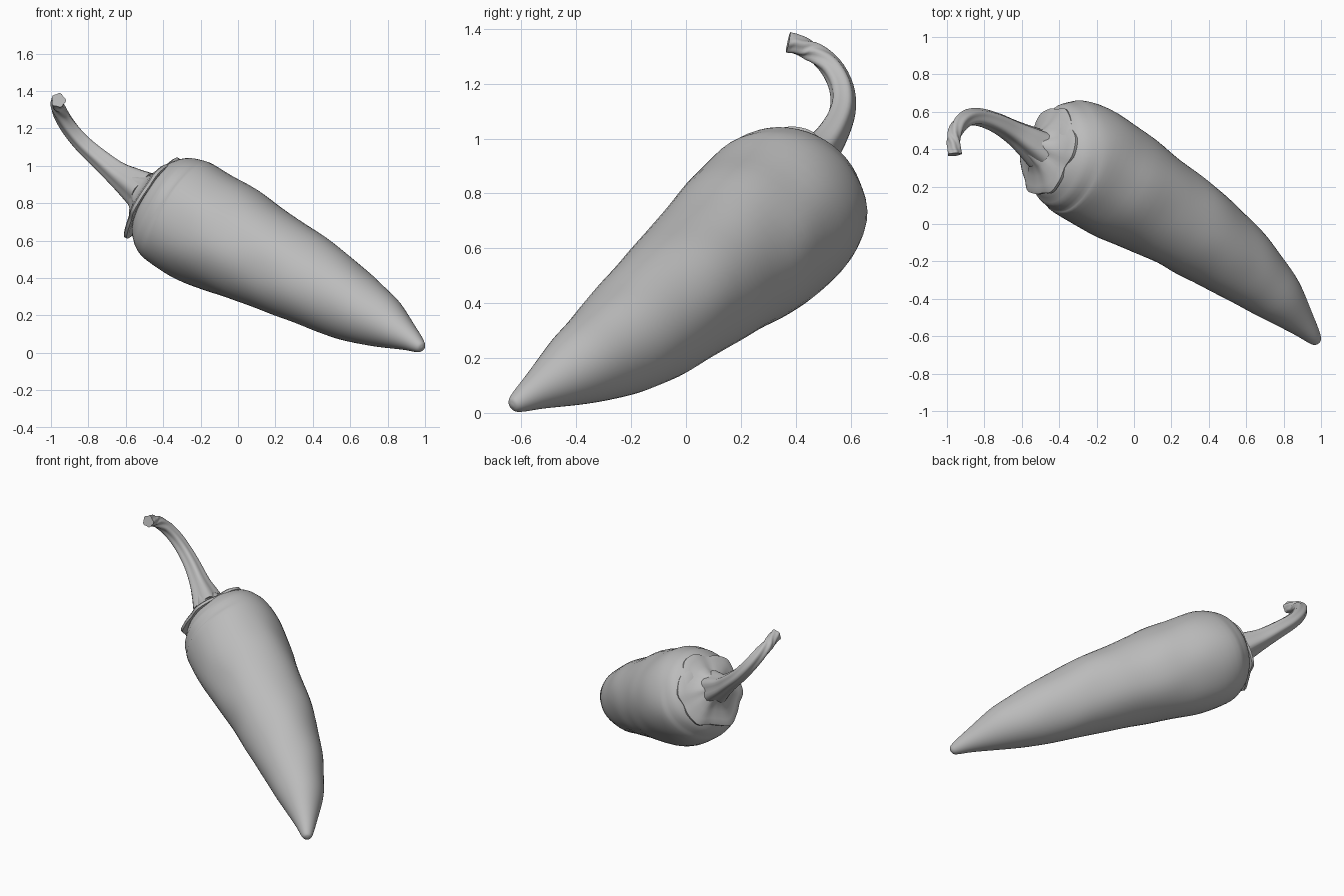
import bpy, bmesh, math
from mathutils import Vector, noise

if "Cube" in bpy.data.objects:
    bpy.data.objects.remove(bpy.data.objects["Cube"])

grey = bpy.data.materials.new("plain_grey")
grey.use_nodes = True
colour = (0.5, 0.5, 0.5, 1)
grey.diffuse_color = colour
grey.node_tree.nodes["Principled BSDF"].inputs["Base Color"].default_value = colour


def smooth_path(points, steps):
    """Catmull-Rom through (x, y, z, radius) stations."""
    p = [Vector(q) for q in points]
    p = [2 * p[0] - p[1]] + p + [2 * p[-1] - p[-2]]
    out = []
    for a, b, c, d in zip(p, p[1:], p[2:], p[3:]):
        for i in range(steps):
            t = i / steps
            out.append(0.5 * (2 * b + (c - a) * t + (2 * a - 5 * b + 4 * c - d) * t * t
                              + (3 * b - a - 3 * c + d) * t ** 3))
    return out + [p[-2]]


def loft(name, stations, sides, shape, tangent=None, angle=40):
    """Skin rings along stations; shape(angle, fraction, point) scales the radius."""
    bm = bmesh.new()
    rings, last = [], len(stations) - 1
    for i, s in enumerate(stations):
        centre = s.to_3d()
        t = tangent or (stations[min(i + 1, last)].to_3d() - stations[max(i - 1, 0)].to_3d())
        t = t.normalized()
        u = t.cross(Vector((0.3, 0.9, -0.3))).normalized()
        v = t.cross(u)
        ring = []
        for k in range(sides):
            a = math.tau * k / sides
            d = u * math.cos(a) + v * math.sin(a)
            r = max(s[3], 0.004)
            ring.append(bm.verts.new(centre + d * r * shape(a, i / last, centre + d * r)))
        rings.append(ring)
    for lower, upper in zip(rings, rings[1:]):
        for k in range(sides):
            n = (k + 1) % sides
            bm.faces.new((lower[k], lower[n], upper[n], upper[k]))
    bm.faces.new(rings[0])
    bm.faces.new(rings[-1])
    bmesh.ops.recalc_face_normals(bm, faces=bm.faces)
    mesh = bpy.data.meshes.new(name)
    bm.to_mesh(mesh)
    bm.free()
    mesh.materials.append(grey)
    obj = bpy.data.objects.new(name, mesh)
    bpy.context.collection.objects.link(obj)
    bpy.ops.object.select_all(action='DESELECT')
    obj.select_set(True)
    bpy.context.view_layer.objects.active = obj
    bpy.ops.object.shade_smooth_by_angle(angle=math.radians(angle))
    return obj


# Fruit: tapering, slightly lumpy body curving to a blunt tip
fruit = smooth_path([
    (-0.49, 0.396, 0.848, 0.02), (-0.475, 0.393, 0.84, 0.16), (-0.44, 0.385, 0.82, 0.237),
    (-0.38, 0.37, 0.785, 0.29), (-0.28, 0.335, 0.725, 0.316), (-0.08, 0.215, 0.62, 0.305),
    (0.14, 0.085, 0.51, 0.273), (0.34, -0.045, 0.405, 0.247), (0.515, -0.17, 0.305, 0.217),
    (0.66, -0.29, 0.225, 0.18), (0.78, -0.405, 0.16, 0.138), (0.905, -0.54, 0.082, 0.072),
    (0.96, -0.605, 0.043, 0.042), (0.98, -0.628, 0.03, 0.026), (0.986, -0.635, 0.026, 0.006)], 5)
loft("pepper_body", fruit, 48, lambda a, f, p: 1 + 0.035 * noise.noise(p * 4.5))

# Calyx: thin lobed cap with a lip, rising to the stem
axis = Vector((-0.81, 0.25, 0.53)).normalized()
base = Vector((-0.455, 0.388, 0.828))
profile = [(0.0, 0.15), (-0.012, 0.225), (-0.008, 0.238), (0.008, 0.24), (0.018, 0.225),
           (0.026, 0.2), (0.045, 0.15), (0.075, 0.105), (0.12, 0.075), (0.16, 0.05)]
cap = [Vector((*(base + axis * h), r)) for h, r in profile]


def lobes(a, f, p):
    return 1 + 0.05 * math.cos(6 * a) + 0.03 * math.sin(4 * a + 1) + 0.012 * math.cos(13 * a)


loft("calyx", cap, 60, lobes, axis)

# Stem: ribbed stalk that hooks forward and ends in a cut face
stalk = smooth_path([
    (-0.5, 0.4, 0.86, 0.105), (-0.56, 0.44, 0.9, 0.086), (-0.64, 0.49, 0.955, 0.064),
    (-0.73, 0.54, 1.03, 0.052), (-0.82, 0.57, 1.11, 0.046), (-0.89, 0.565, 1.19, 0.043),
    (-0.94, 0.525, 1.265, 0.04), (-0.965, 0.455, 1.32, 0.035), (-0.962, 0.4, 1.343, 0.035),
    (-0.96, 0.372, 1.35, 0.037)], 4)
loft("stem", stalk, 30, lambda a, f, p: 1 + 0.09 * math.cos(5 * a) + 0.03 * math.sin(3 * a))
